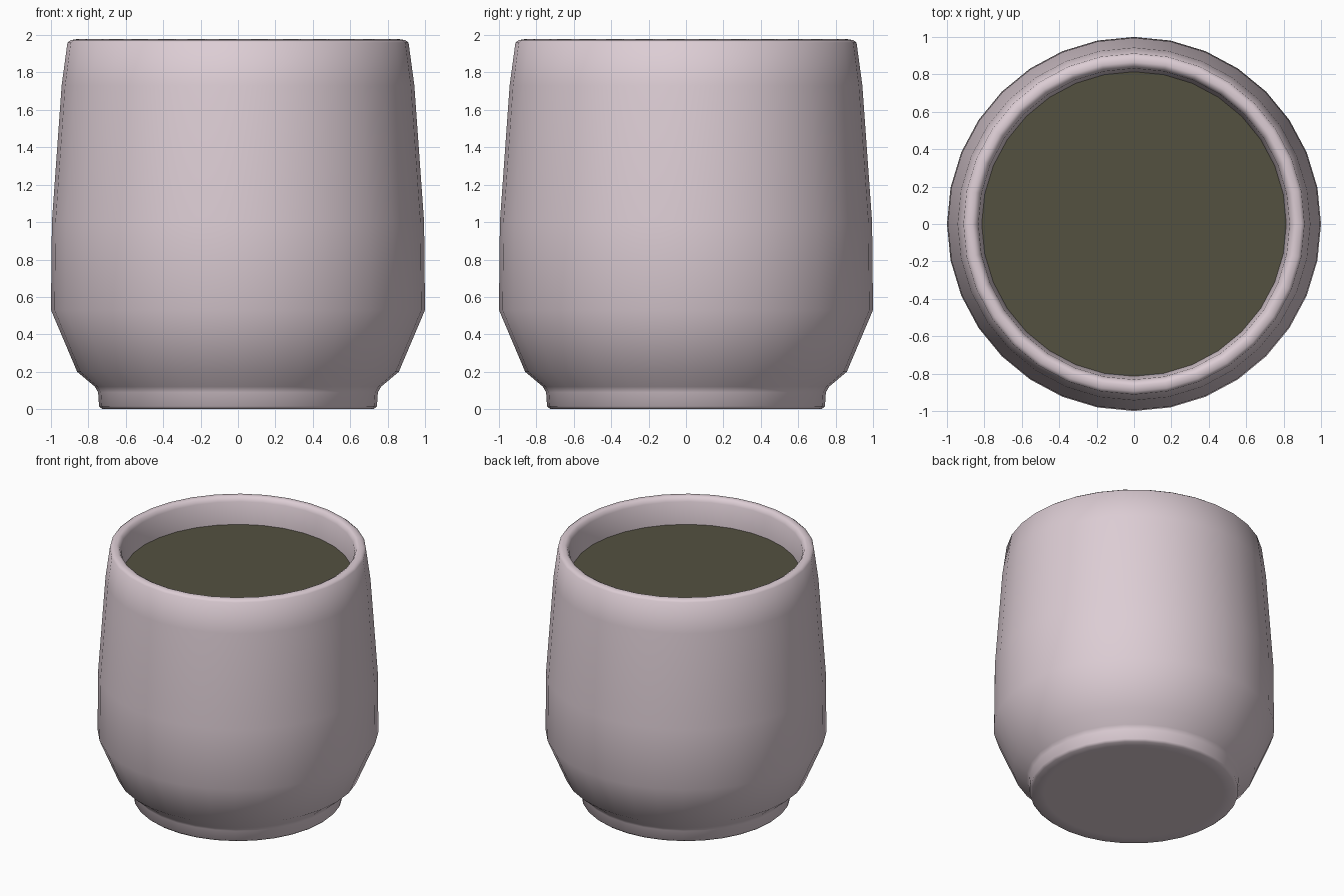
import bpy
import bmesh
from math import cos, sin, tau

SIDES = 32

cube = bpy.data.objects.get("Cube")
if cube:
    bpy.data.objects.remove(cube, do_unlink=True)


def material(name, colour):
    mat = bpy.data.materials.new(name)
    mat.use_nodes = True
    mat.diffuse_color = (*colour, 1)
    mat.node_tree.nodes["Principled BSDF"].inputs["Base Color"].default_value = (*colour, 1)
    return mat


def lathe(name, profile, mat):
    """Turn (radius, height) points around z; both ends close with flat caps."""
    bm = bmesh.new()
    rings = [[bm.verts.new((r * cos(tau * i / SIDES), r * sin(tau * i / SIDES), z))
              for i in range(SIDES)] for r, z in profile]
    for low, high in zip(rings, rings[1:]):
        for i in range(SIDES):
            j = (i + 1) % SIDES
            bm.faces.new((low[i], low[j], high[j], high[i]))
    bm.faces.new(rings[0][::-1])
    if len(rings) > 1:
        bm.faces.new(rings[-1])
    for face in bm.faces:
        face.smooth = True
    mesh = bpy.data.meshes.new(name)
    bm.to_mesh(mesh)
    bm.free()
    mesh.materials.append(mat)
    obj = bpy.data.objects.new(name, mesh)
    bpy.context.collection.objects.link(obj)
    return obj


glaze = material("pale pink glaze", (0.72, 0.61, 0.66))
tea = material("dark olive tea", (0.088, 0.083, 0.051))

# Cup: foot, flared belly, tapering wall, rounded rim, then the inside wall and floor
cup_profile = [
    (0.64, 0), (0.725, 0), (0.743, 0.015), (0.748, 0.09), (0.765, 0.12), (0.86, 0.2),
    (1, 0.53), (0.995, 1), (0.943, 1.73), (0.912, 1.96), (0.895, 1.973),
    (0.865, 1.978), (0.845, 1.968), (0.832, 1.94), (0.812, 1.75),
    (0.87, 1), (0.87, 0.56), (0.72, 0.25), (0.5, 0.2),
]
lathe("cup", cup_profile, glaze)

# Drink: a shallow disc just below the rim
drink = lathe("drink_surface", [(0.81, 1.75), (0.815, 1.77)], tea)
for face in drink.data.polygons:
    face.use_smooth = False
